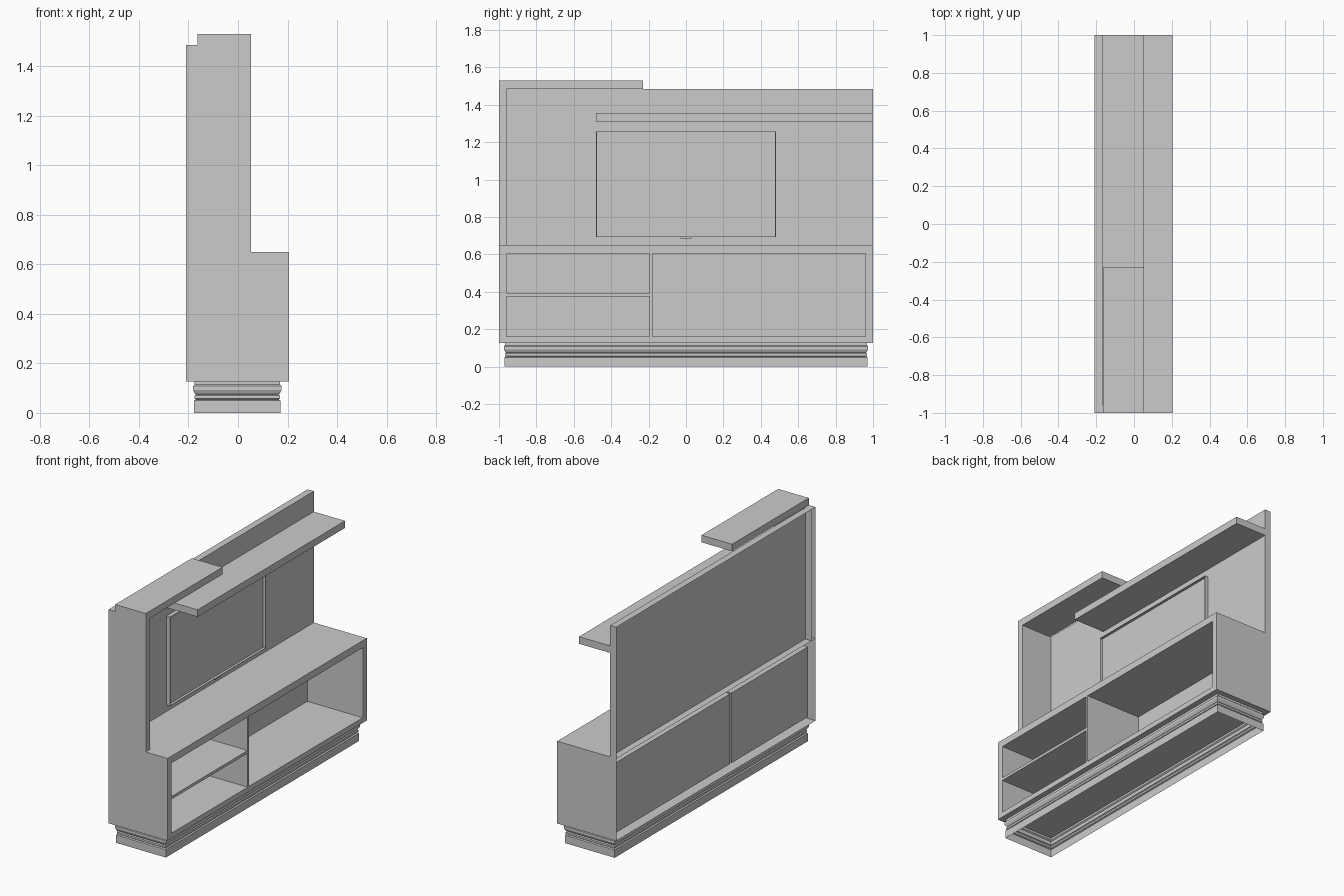
import bpy
import bmesh

if "Cube" in bpy.data.objects:
    bpy.data.objects.remove(bpy.data.objects["Cube"])

BACK, FRONT, WALL, SHELF = -0.21, 0.205, -0.167, 0.052


def finish(name, bm):
    mesh = bpy.data.meshes.new(name)
    bm.to_mesh(mesh)
    bm.free()
    obj = bpy.data.objects.new(name, mesh)
    bpy.context.collection.objects.link(obj)
    return obj


def board(name, x, y, z, drop=()):
    """Box between min/max pairs; drop lists outward directions left open."""
    bm = bmesh.new()
    bmesh.ops.create_cube(bm, size=1)
    for v in bm.verts:
        v.co = [r[0] if c < 0 else r[1] for r, c in zip((x, y, z), v.co)]
    bm.normal_update()
    gone = [f for f in bm.faces
            if any(f.normal.dot(d) > 0.9 for d in drop)]
    bmesh.ops.delete(bm, geom=gone, context='FACES')
    return finish(name, bm)


REAR = (-1, 0, 0)

# Cabinet: front grid with two cells pushed in, outer shell open to the wall
ys = [-1, -0.96, -0.195, -0.18, 0.96, 1]
zs = [0.127, 0.16, 0.605, 0.65]
bm = bmesh.new()
grid = [[bm.verts.new((FRONT, y, z)) for z in zs] for y in ys]
cells = []
for i in range(len(ys) - 1):
    for j in range(len(zs) - 1):
        f = bm.faces.new((grid[i][j], grid[i + 1][j],
                          grid[i + 1][j + 1], grid[i][j + 1]))
        if j == 1 and i in (1, 3):
            cells.append(f)
rim = [e for e in bm.edges if e.is_boundary]
out = bmesh.ops.extrude_edge_only(bm, edges=rim)
for v in out['geom']:
    if isinstance(v, bmesh.types.BMVert):
        v.co.x = BACK
for f in cells:
    out = bmesh.ops.extrude_face_region(bm, geom=[f])
    for v in out['geom']:
        if isinstance(v, bmesh.types.BMVert):
            v.co.x = -0.185
bmesh.ops.delete(bm, geom=[f for f in cells if f.is_valid], context='FACES')
bmesh.ops.recalc_face_normals(bm, faces=bm.faces)
if max(bm.faces, key=lambda f: f.calc_center_median().z).normal.z < 0:
    bmesh.ops.reverse_faces(bm, faces=bm.faces)
finish("cabinet", bm)
board("cabinet_shelf", (-0.185, FRONT), (-0.96, -0.195), (0.375, 0.393),
      [REAR, (0, 1, 0), (0, -1, 0)])

# Upper wall panel, side panel and shelves
board("wall_panel", (BACK, WALL), (-0.96, 1), (0.65, 1.485), [REAR])
board("side_panel", (BACK, SHELF), (-1, -0.96), (0.65, 1.485), [REAR])
board("top_shelf", (-0.163, SHELF), (-1, -0.23), (1.485, 1.53))
board("wall_shelf", (WALL, SHELF), (-0.48, 1), (1.31, 1.355), [REAR])

# Screen with a thin raised rim and a small tab below
bm = bmesh.new()
face = bm.faces.new([bm.verts.new((WALL, y, z)) for y, z in
                     ((-0.48, 0.692), (0.48, 0.692), (0.48, 1.257), (-0.48, 1.257))])
out = bmesh.ops.extrude_face_region(bm, geom=[face])
for v in out['geom']:
    if isinstance(v, bmesh.types.BMVert):
        v.co.x = -0.141
front = next(f for f in out['geom'] if isinstance(f, bmesh.types.BMFace))
if face.is_valid:
    bmesh.ops.delete(bm, geom=[face], context='FACES')
bmesh.ops.inset_region(bm, faces=[front], thickness=0.004)
bmesh.ops.inset_region(bm, faces=[front], thickness=0.0005, depth=-0.016)
finish("screen", bm)
board("screen_tab", (-0.16, -0.141), (-0.03, 0.03), (0.685, 0.692))

# Hollow moulded plinth: profile (offset, z) swept round a rectangle
profile = [(0, 0), (0, 0.05), (-0.008, 0.054), (-0.003, 0.058), (-0.003, 0.07),
           (-0.008, 0.075), (-0.003, 0.079), (0.004, 0.092), (0.004, 0.108),
           (-0.003, 0.114), (-0.003, 0.127)]
bm = bmesh.new()
rings = [[bm.verts.new((-0.003 + sx * (0.175 + o), sy * (0.97 + o), z))
          for sx, sy in ((-1, -1), (1, -1), (1, 1), (-1, 1))] for o, z in profile]
for a, b in zip(rings, rings[1:]):
    for k in range(4):
        n = (k + 1) % 4
        bm.faces.new((a[k], a[n], b[n], b[k]))
finish("plinth", bm)
